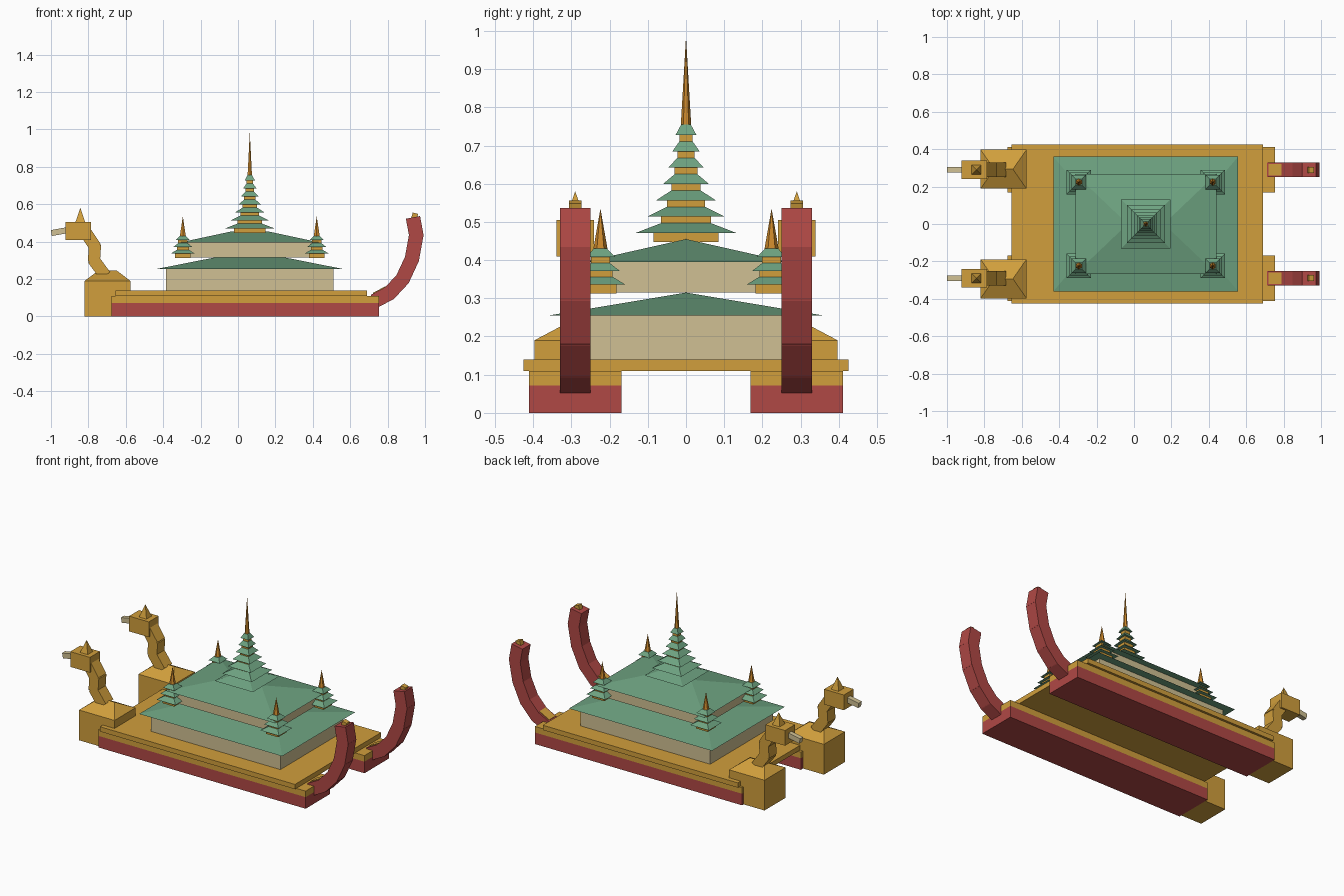
import bpy, bmesh, math
from mathutils import Matrix, Vector

cube = bpy.data.objects.get("Cube")
if cube:
    bpy.data.objects.remove(cube, do_unlink=True)


def material(name, *srgb):
    col = [((c / 255 + 0.055) / 1.055) ** 2.4 for c in srgb] + [1]
    m = bpy.data.materials.new(name)
    m.use_nodes = True
    m.diffuse_color = col
    m.node_tree.nodes["Principled BSDF"].inputs["Base Color"].default_value = col
    return m


gold = material("gold", 209, 159, 60)
red = material("hull red", 176, 72, 69)
green = material("roof green", 110, 163, 129)
cream = material("cream", 208, 192, 147)
amber = material("finial amber", 206, 138, 44)


def add_object(name, bm, mat, matrix=None):
    bmesh.ops.remove_doubles(bm, verts=bm.verts, dist=1e-5)
    bmesh.ops.recalc_face_normals(bm, faces=bm.faces)
    mesh = bpy.data.meshes.new(name)
    bm.to_mesh(mesh)
    bm.free()
    mesh.materials.append(mat)
    obj = bpy.data.objects.new(name, mesh)
    if matrix:
        obj.matrix_world = matrix
    bpy.context.collection.objects.link(obj)
    return obj


def block(name, x, y, half, z0, z1, mat, top=None):
    """Box, frustum, hip roof or pyramid, set by the half size of its top."""
    top = half if top is None else top
    bm = bmesh.new()
    bmesh.ops.create_cube(bm, size=2)
    for v in bm.verts:
        hx, hy = top if v.co.z > 0 else half
        v.co = (x + v.co.x * hx, y + v.co.y * hy, z1 if v.co.z > 0 else z0)
    bmesh.ops.dissolve_degenerate(bm, dist=1e-5, edges=bm.edges)
    return add_object(name, bm, mat)


def beam(name, a, b, y, thick, width, mat, extra=0.0):
    """Box running from a to b in the XZ plane."""
    a, b = Vector((a[0], y, a[1])), Vector((b[0], y, b[1]))
    d = b - a
    bm = bmesh.new()
    bmesh.ops.create_cube(bm, size=1)
    bmesh.ops.scale(bm, vec=(d.length + 2 * extra, width, thick), verts=bm.verts)
    turn = Matrix.Rotation(-math.atan2(d.z, d.x), 4, 'Y')
    return add_object(name, bm, mat, Matrix.Translation((a + b) / 2) @ turn)


def chain(name, path, y, thick, width, mat):
    for i, (a, b) in enumerate(zip(path, path[1:])):
        beam(f"{name}_{i + 1}", a, b, y, thick, width, mat, 0.008)


def finial(name, x, y, radius, z0, z1):
    bm = bmesh.new()
    bmesh.ops.create_cone(bm, cap_ends=True, segments=6, radius1=radius,
                          radius2=0, depth=z1 - z0)
    add_object(name, bm, amber, Matrix.Translation((x, y, (z0 + z1) / 2)))


def spire(name, x, y, z, half, shrink, tiers, pitch, roof_h, tip_r, tip_z):
    """Stack of shrinking gold bases and green roofs under a finial."""
    base_h = 0.02
    for i in range(tiers):
        h = half * shrink ** i
        zi = z + i * pitch
        block(f"{name}_base_{i + 1}", x, y, (h * 0.64,) * 2, zi - 0.004, zi + base_h, gold)
        block(f"{name}_roof_{i + 1}", x, y, (h,) * 2, zi + base_h,
              zi + base_h + roof_h, green, (h * 0.45,) * 2)
    finial(name + "_finial", x, y, tip_r, z + tiers * pitch - 0.003, tip_z)


# Deck and two-storey hall
CX = 0.063
block("deck", 0.018, 0, (0.673, 0.425), 0.11, 0.14, gold)
block("lower_hall", CX, 0, (0.447, 0.31), 0.14, 0.255, cream)
block("lower_roof", CX, 0, (0.494, 0.36), 0.255, 0.315, green, (0.19, 0))
block("upper_hall", CX, 0, (0.337, 0.225), 0.315, 0.395, cream)
block("upper_roof", CX, 0, (0.377, 0.267), 0.395, 0.455, green, (0.097, 0))

# Central and corner spires
spire("main_spire", CX, 0, 0.451, 0.132, 0.77, 7, 0.0427, 0.028, 0.014, 0.985)
for sx, end in ((-1, "right"), (1, "left")):
    for sy, side in ((-1, "front"), (1, "back")):
        spire(f"{side}_{end}_spire", CX + sx * 0.358, sy * 0.224, 0.316,
              0.065, 0.77, 3, 0.036, 0.022, 0.02, 0.535)

neck = [(-0.715, 0.225), (-0.77, 0.30), (-0.765, 0.375), (-0.815, 0.45)]
tail = [(0.735, 0.085), (0.81, 0.125), (0.88, 0.2), (0.93, 0.308),
        (0.953, 0.435), (0.937, 0.522)]

for s, side in ((-1, "front"), (1, "back")):
    y = s * 0.29
    # Twin hulls
    block(side + "_hull", 0.04, y, (0.715, 0.121), 0, 0.072, red)
    block(side + "_hull_rim", 0.04, y, (0.715, 0.121), 0.072, 0.11, gold)
    # Prow body, neck and head
    block(side + "_prow_body", -0.6975, s * 0.293, (0.1225, 0.104), 0.001, 0.19, gold)
    block(side + "_prow_shoulders", -0.6975, s * 0.293, (0.1225, 0.104), 0.19, 0.245,
          gold, (0.05, 0))
    chain(side + "_neck", neck, y, 0.065, 0.075, gold)
    block(side + "_head", -0.853, y, (0.068, 0.049), 0.41, 0.505, gold)
    beam(side + "_beak", (-0.998, 0.446), (-0.91, 0.462), y, 0.032, 0.03, cream)
    block(side + "_crest", -0.843, y, (0.026, 0.026), 0.505, 0.58, gold, (0, 0))
    # Curved stern tail with gold trim
    chain(side + "_tail", tail, y, 0.077, 0.08, red)
    beam(side + "_tail_plate", (0.722, 0.122), (0.79, 0.158), y, 0.008, 0.06, gold)
    beam(side + "_tail_tip", (0.94, 0.52), (0.949, 0.552), y, 0.03, 0.032, gold)
